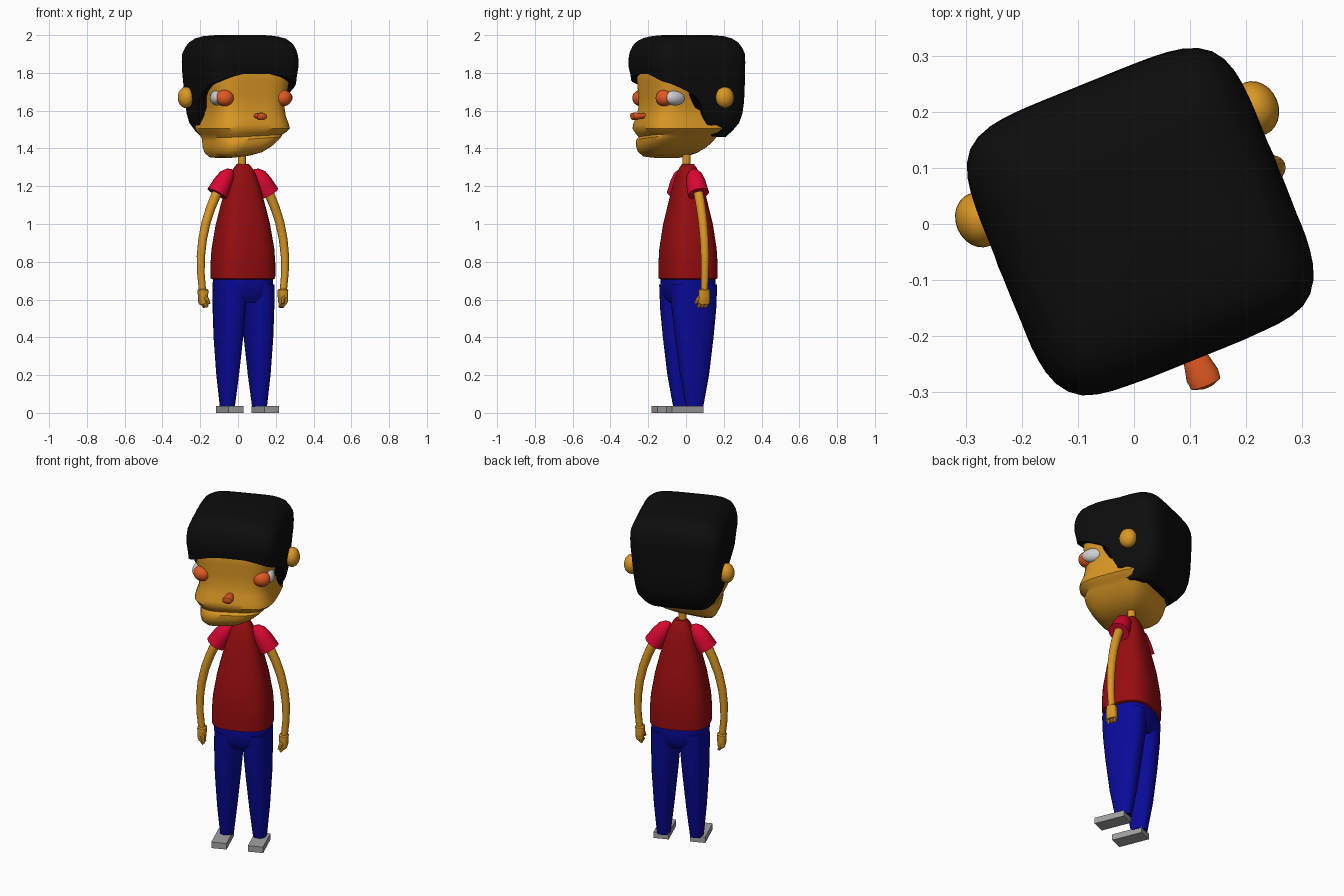
import bpy, bmesh, math
from mathutils import Vector, Matrix

if "Cube" in bpy.data.objects:
    bpy.data.objects.remove(bpy.data.objects["Cube"])

TURN = Matrix.Rotation(math.radians(22), 4, 'Z')   # whole figure is turned
BX = 0.028                                         # body centre line
HX = 0.012                                         # head centre line


def mat(name, r, g, b):
    m = bpy.data.materials.new(name)
    m.diffuse_color = (r, g, b, 1)
    m.use_nodes = True
    m.node_tree.nodes["Principled BSDF"].inputs["Base Color"].default_value = m.diffuse_color
    return m


SKIN = mat("skin tan", 0.70, 0.31, 0.018)
HAIR = mat("hair black", 0.004, 0.004, 0.004)
SHIRT = mat("shirt dark red", 0.31, 0.004, 0.005)
SLEEVE = mat("sleeve crimson", 0.70, 0.002, 0.03)
PANTS = mat("trouser blue", 0.003, 0.003, 0.32)
SHOE = mat("shoe grey", 0.36, 0.36, 0.36)
ORANGE = mat("orange", 0.75, 0.10, 0.016)
WHITE = mat("eye white", 0.62, 0.62, 0.65)


def finish(bm, name, m):
    bmesh.ops.recalc_face_normals(bm, faces=bm.faces[:])
    bm.transform(TURN)
    me = bpy.data.meshes.new(name)
    bm.to_mesh(me)
    bm.free()
    me.materials.append(m)
    ob = bpy.data.objects.new(name, me)
    bpy.context.collection.objects.link(ob)
    return ob


def skin_rings(name, rings, m):
    """Bridge equal-length rings of points and cap both ends."""
    bm = bmesh.new()
    vs = [[bm.verts.new(p) for p in r] for r in rings]
    n = len(vs[0])
    for a, b in zip(vs, vs[1:]):
        for i in range(n):
            j = (i + 1) % n
            bm.faces.new((a[i], a[j], b[j], b[i]))
    bm.faces.new(vs[0])
    bm.faces.new(vs[-1])
    return finish(bm, name, m)


def lerp_table(table, x):
    """Smoothly read a table of rows sorted by their first value."""
    if x <= table[0][0]:
        return table[0][1:]
    for a, b in zip(table, table[1:]):
        if x <= b[0]:
            t = (x - a[0]) / (b[0] - a[0])
            return [p + (q - p) * t for p, q in zip(a[1:], b[1:])]
    return table[-1][1:]


def section(a, hw, front, back, n):
    """Point of a rounded-square cross-section at angle a."""
    c, s = math.cos(a), math.sin(a)
    r = (abs(c) ** n + abs(s) ** n) ** (-1 / n)
    return hw * r * c, (back if s > 0 else front) * r * s


def loft(name, rows, n, m, seg=40, bend=None):
    """rows: z, centre x, half width, front depth, back depth"""
    rings = []
    for z, cx, hw, f, b in rows:
        ring = []
        for i in range(seg):
            x, y = section(2 * math.pi * i / seg, hw, f, b, n)
            ring.append((cx + x, y, z + (bend(x, y, z) if bend else 0)))
        rings.append(ring)
    return skin_rings(name, rings, m)


def tube(name, pts, m, seg=14):
    """pts: x, y, z, radius"""
    P = [Vector(p[:3]) for p in pts]
    rings = []
    for i, p in enumerate(P):
        t = (P[min(i + 1, len(P) - 1)] - P[max(i - 1, 0)]).normalized()
        u = Vector((1, 0, 0))
        u = (u - t * t.dot(u)).normalized()
        v = t.cross(u)
        rings.append([p + (u * math.cos(k * 2 * math.pi / seg) + v * math.sin(k * 2 * math.pi / seg)) * pts[i][3]
                      for k in range(seg)])
    return skin_rings(name, rings, m)


def ball(name, loc, rad, m, yaw=0):
    bm = bmesh.new()
    bmesh.ops.create_uvsphere(bm, u_segments=24, v_segments=14, radius=1)
    bm.transform(Matrix.Translation(loc) @ Matrix.Rotation(yaw, 4, 'Z') @ Matrix.Diagonal((*rad, 1)))
    return finish(bm, name, m)


def box(name, loc, size, m):
    bm = bmesh.new()
    bmesh.ops.create_cube(bm, size=1)
    bm.transform(Matrix.Translation(loc) @ Matrix.Diagonal((*size, 1)))
    return finish(bm, name, m)


# Head with a muzzle and a slightly crooked jaw
def jaw_tilt(x, y, z):
    return 0.12 * x * min(1, max(0, (1.5 - z) / 0.08))


loft("head", [
    (1.357, -.04, .07, .16, .00), (1.368, -.035, .12, .21, .05),
    (1.395, -.02, .155, .238, .09), (1.425, -.005, .175, .25, .115),
    (1.452, .005, .185, .25, .13), (1.466, .01, .19, .236, .14),
    (1.482, HX, .208, .25, .15), (1.505, HX, .224, .265, .165),
    (1.53, HX, .218, .262, .18), (1.57, HX, .205, .246, .20),
    (1.62, HX, .20, .235, .215), (1.68, HX, .212, .233, .23),
    (1.75, HX, .228, .236, .235), (1.82, HX, .23, .236, .235),
    (1.92, HX, .19, .19, .19)], 4, SKIN, 56, jaw_tilt)

# Hair cap: flat top, lower edge follows a hairline
HAIR_SHAPE = [(1.45, .165, .165, .165), (1.49, .20, .20, .205), (1.53, .225, .22, .238),
              (1.6, .24, .24, .262), (1.7, .25, .245, .265), (1.78, .258, .252, .265),
              (1.84, .265, .265, .265), (1.9, .262, .262, .263), (1.95, .242, .243, .245),
              (1.98, .212, .208, .212), (1.995, .165, .16, .165), (2.0, .11, .11, .11)]
HAIRLINE = [(-.25, 1.795), (-.22, 1.75), (-.1, 1.70), (-.03, 1.66), (.0, 1.58),
            (.04, 1.51), (.1, 1.465), (.27, 1.46)]
steps = [0, .02, .05, .1, .16, .23, .31, .4, .5, .6, .7, .8, .88, .95, 1]
seg = 80
rings = []
for t in steps + [None]:
    ring = []
    for i in range(seg):
        a = 2 * math.pi * i / seg
        x, y = section(a, .265, .265, .265, 5.5)
        zb = lerp_table(HAIRLINE, y)[0]
        if y < -.2:
            zb = min(zb, 1.80 - .055 * (x / .25) ** 2)
        top = 2.0 - min(1, t if t is not None else 1) ** 1.15 * (2.0 - zb)
        hw, f, b = lerp_table(HAIR_SHAPE, top)
        k = .86 if t is None else 1          # last ring tucks under the edge
        x, y = section(a, hw * k, f * k, b * k, 5.5)
        ring.append((HX + x, y, top))
    rings.append(ring)
skin_rings("hair", rings, HAIR)

# Ears and eyes
for s, side in ((-1, "right"), (1, "left")):
    ball(side + "_ear", (HX + s * .265, .11, 1.67), (.042, .05, .056), SKIN)
    ball(side + "_eye_white", (HX + s * .19, -.142, 1.668), (.036, .065, .04), WHITE, s * .25)
    ball(side + "_eye_iris", (HX + s * .165, -.195, 1.667), (.05, .046, .044), ORANGE)

# Nose
tube("nose", [(HX, -.22, 1.575, .018), (HX, -.26, 1.573, .022), (HX, -.295, 1.57, .03),
              (HX, -.312, 1.568, .028), (HX, -.318, 1.567, .012)], ORANGE, 18)
nose = bpy.data.objects["nose"]
for v in nose.data.vertices:
    v.co.z = 1.57 + (v.co.z - 1.57) * .68

# Neck
tube("neck", [(.02, -.005, 1.27, .026), (.02, -.005, 1.33, .021), (.02, -.005, 1.42, .024)], SKIN, 20)

# Shirt body
loft("shirt", [(z, BX, w, d, d) for z, w, d in (
    (.705, .15, .127), (.712, .165, .141), (.78, .166, .143), (.87, .16, .138), (1.0, .138, .12),
    (1.1, .114, .097), (1.2, .086, .076), (1.26, .066, .058), (1.3, .045, .041),
    (1.318, .03, .028))], 2.8, SHIRT)

# Trousers: hips and two tapered legs
loft("hips", [(z, BX, w, d, d) for z, w, d in (
    (.585, .10, .10), (.62, .148, .127), (.68, .155, .132), (.74, .15, .13))], 2.8, PANTS)

for s, side in ((-1, "right"), (1, "left")):
    loft(side + "_trouser_leg", [(z, .031 + s * c, w, d, d) for z, c, w, d in (
        (.03, .092, .036, .044), (.2, .09, .052, .077), (.4, .086, .067, .103),
        (.55, .081, .074, .12), (.68, .077, .077, .127))], 2.6, PANTS, 28)
    # Shoes
    box(side + "_shoe", (.03 + s * .102, -.06, .018), (.085, .18, .036), SHOE)
    # Sleeves
    tube(side + "_sleeve", [(BX + s * x, 0, z, r) for x, z, r in (
        (.06, 1.285, .008), (.072, 1.275, .026), (.09, 1.255, .043), (.115, 1.215, .052),
        (.148, 1.16, .057))], SLEEVE, 20)
    # Arms
    tube(side + "_arm", [(BX + s * x, 0, z, r) for x, z, r in (
        (.12, 1.21, .026), (.155, 1.15, .026), (.182, 1.09, .025), (.21, 1.01, .024),
        (.23, .92, .023), (.24, .83, .022), (.24, .74, .02), (.23, .64, .019))], SKIN)
    # Hands: wrist cuff, fingers and thumb
    hx = BX + s * .228
    loft(side + "_hand", [(z, hx, w, d, d) for z, w, d in (
        (.575, .016, .026), (.59, .021, .03), (.65, .025, .027), (.655, .02, .022))], 4, SKIN, 20)
    for k in range(3):
        y = -.02 + .02 * k
        tube(f"{side}_finger_{k + 1}", [(hx, y, .60, .011), (hx - s * .004, y - .003, .575, .011),
                                        (hx - s * .014, y - .008, .56, .008)], SKIN, 8)
    tube(side + "_thumb", [(hx, -.015, .62, .011), (hx - s * .012, -.032, .60, .011),
                           (hx - s * .018, -.042, .578, .008)], SKIN, 8)

# Smooth shading with kept edges
bpy.ops.object.select_all(action='SELECT')
bpy.context.view_layer.objects.active = bpy.data.objects["head"]
bpy.ops.object.shade_smooth_by_angle(angle=math.radians(42))
